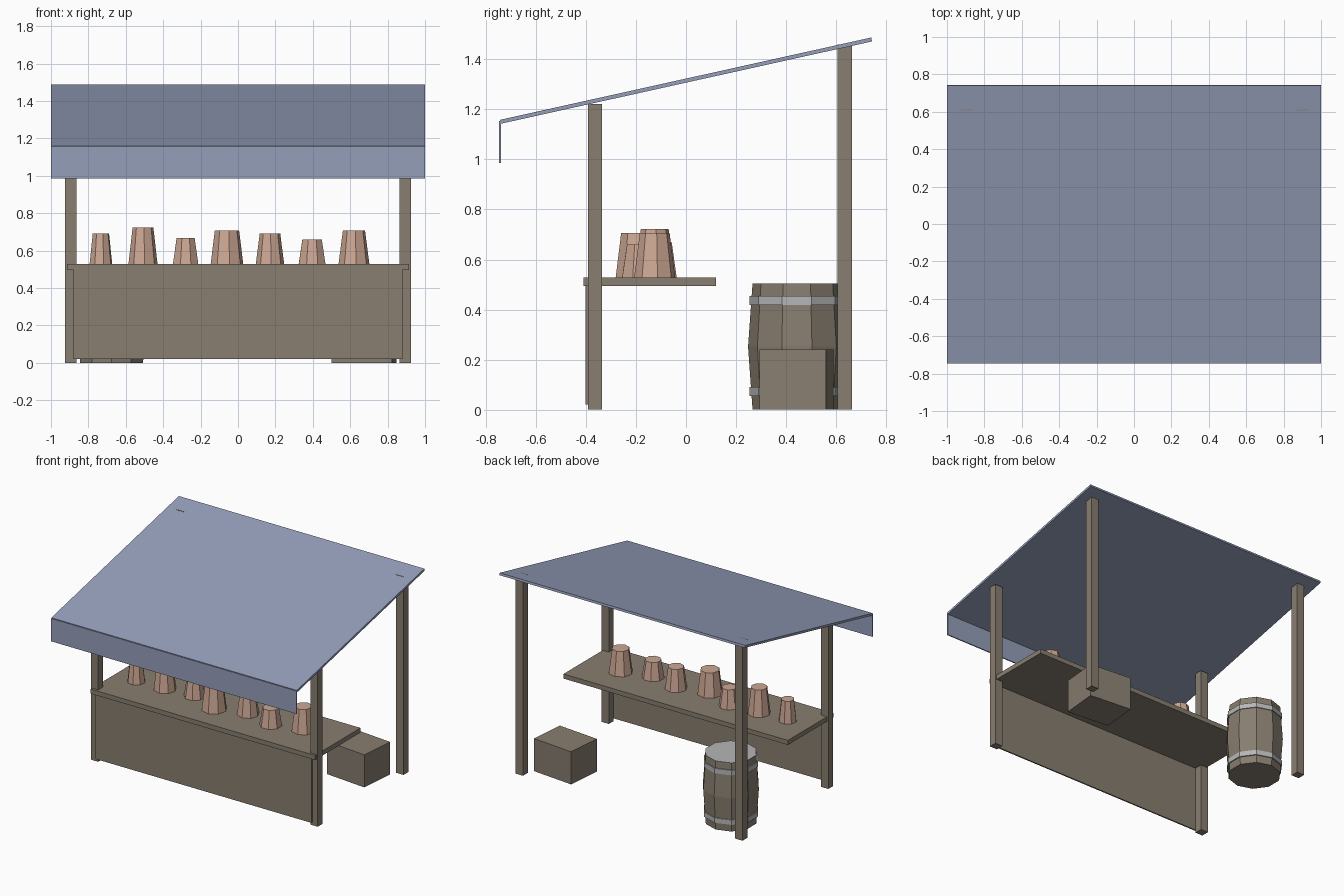
import bpy, bmesh, math, random
from mathutils import Matrix

random.seed(4)
cube = bpy.data.objects.get("Cube")
if cube:
    bpy.data.objects.remove(cube, do_unlink=True)


def material(name, rgb):
    color = [(c / 255 / 12.92 if c < 11 else ((c / 255 + 0.055) / 1.055) ** 2.4) for c in rgb] + [1]
    mat = bpy.data.materials.new(name)
    mat.use_nodes = True
    mat.diffuse_color = color
    mat.node_tree.nodes["Principled BSDF"].inputs["Base Color"].default_value = color
    return mat


WOOD = material("weathered_wood", (136, 126, 112))
CLOTH = material("blue_cloth", (149, 159, 186))
CLAY = material("clay", (204, 167, 147))
METAL = material("grey_metal", (182, 182, 183))


def finish(name, bm, *mats):
    bmesh.ops.recalc_face_normals(bm, faces=bm.faces)
    mesh = bpy.data.meshes.new(name)
    bm.to_mesh(mesh)
    bm.free()
    for mat in mats:
        mesh.materials.append(mat)
    obj = bpy.data.objects.new(name, mesh)
    bpy.context.collection.objects.link(obj)
    return obj


def box(name, center, size, mat, turn=0, axis="Z"):
    bm = bmesh.new()
    place = (Matrix.Translation(center) @ Matrix.Rotation(math.radians(turn), 4, axis)
             @ Matrix.Diagonal((*size, 1)))
    bmesh.ops.create_cube(bm, size=1, matrix=place)
    return finish(name, bm, mat)


def lathe(name, x, y, profile, sides, phase, *mats):
    """Faceted solid of revolution from (radius, height) pairs, bottom to top."""
    bm = bmesh.new()
    rings = []
    for r, z in profile:
        angles = [phase + math.tau * i / sides for i in range(sides)]
        rings.append([bm.verts.new((x + r * math.cos(a), y + r * math.sin(a), z)) for a in angles])
    for low, high in zip(rings, rings[1:]):
        for i in range(sides):
            j = (i + 1) % sides
            bm.faces.new((low[i], low[j], high[j], high[i]))
    bm.faces.new(rings[0][::-1])
    lid = bm.faces.new(rings[-1])
    lid.material_index = len(mats) - 1
    return finish(name, bm, *mats)


# Sloping canopy with a hanging front valance
box("canopy", (0, 0, 1.315), (2, 1.52, 0.016), CLOTH, 12.5, "X")
box("canopy_valance", (0, -0.743, 1.07), (2, 0.008, 0.168), CLOTH)

# Four posts, the back pair taller
for side, x in (("left", 0.894), ("right", -0.894)):
    for end, y, height in (("front", -0.364, 1.222), ("back", 0.634, 1.459)):
        box(f"{end}_{side}_post", (x, y, height / 2), (0.06, 0.057, height), WOOD)

# Counter
box("counter_top", (0, -0.145, 0.512), (1.828, 0.53, 0.034), WOOD)
box("counter_front_panel", (0, -0.397, 0.258), (1.76, 0.01, 0.476), WOOD)

# Upturned pots along the counter: x, y, base radius, top radius, top height
pots = [(-0.733, -0.136, 0.062, 0.045, 0.69), (-0.508, -0.125, 0.078, 0.056, 0.722),
        (-0.28, -0.105, 0.073, 0.052, 0.668), (-0.059, -0.194, 0.088, 0.066, 0.706),
        (0.171, -0.128, 0.076, 0.055, 0.69), (0.396, -0.184, 0.077, 0.056, 0.66),
        (0.62, -0.125, 0.083, 0.06, 0.706)]
for n, (x, y, base, top, height) in enumerate(pots, 1):
    lathe(f"pot_{n}", x, y, [(base, 0.529), (top, height)], 8, random.random(), CLAY)

# Barrel with a metal lid and two hoops
bx, by = -0.676, 0.443
lathe("barrel", bx, by, [(0.177, 0), (0.195, 0.252), (0.177, 0.505)], 10, math.pi / 2, WOOD, METAL)
for label, z in (("lower", 0.072), ("upper", 0.437)):
    lathe(f"barrel_{label}_hoop", bx, by, [(0.189, z - 0.018), (0.189, z + 0.018)],
          10, math.pi / 2, METAL)

# Crate
box("crate", (0.673, 0.442, 0.12), (0.325, 0.267, 0.24), WOOD, -5.3)
